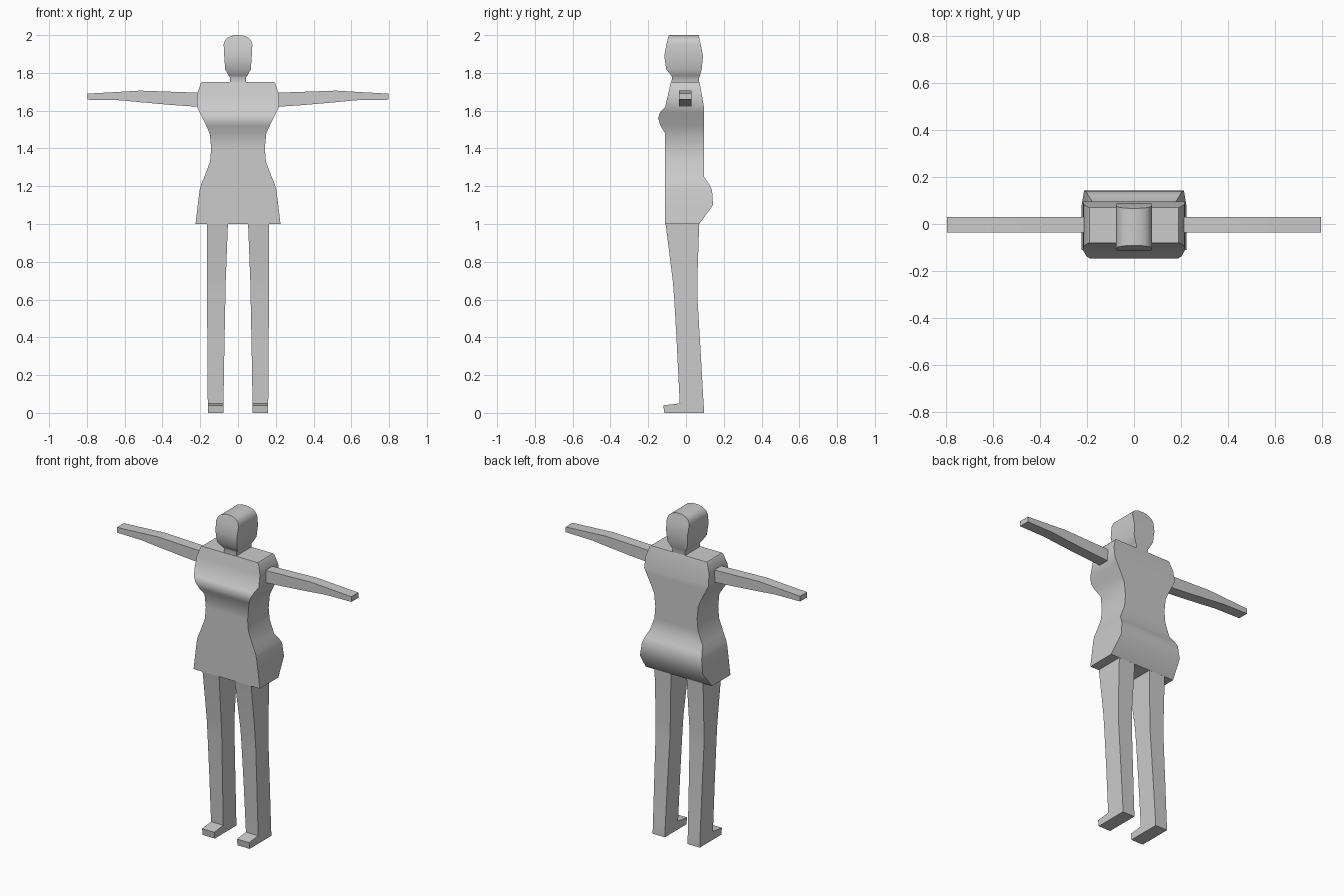
import bpy, bmesh, math

grey = bpy.data.materials.new("light_grey")
grey.diffuse_color = (0.6, 0.6, 0.6, 1)


def loft(name, rings):
    """Skin a chain of four-cornered rings, with smooth flow and sharp corners."""
    bm = bmesh.new()
    loops = [[bm.verts.new(p) for p in ring] for ring in rings]
    for a, b in zip(loops, loops[1:]):
        for i in range(4):
            j = (i + 1) % 4
            bm.faces.new((a[i], a[j], b[j], b[i]))
    bm.faces.new(loops[0][::-1])
    bm.faces.new(loops[-1])
    bmesh.ops.recalc_face_normals(bm, faces=bm.faces)
    me = bpy.data.meshes.new(name)
    bm.to_mesh(me)
    bm.free()
    me.materials.append(grey)
    ob = bpy.data.objects.new(name, me)
    bpy.context.collection.objects.link(ob)
    bpy.ops.object.select_all(action='DESELECT')
    ob.select_set(True)
    bpy.context.view_layer.objects.active = ob
    bpy.ops.object.shade_smooth_by_angle(angle=math.radians(40))
    return ob


def slab(z, x0, x1, y0, y1):
    return [(x0, y0, z), (x1, y0, z), (x1, y1, z), (x0, y1, z)]


# Torso and skirt: height, half width, front, back
torso = [
    (1.00, .225, -.11, .07), (1.10, .213, -.11, .143), (1.18, .203, -.11, .138),
    (1.21, .195, -.11, .122), (1.25, .178, -.11, .095), (1.33, .148, -.11, .095),
    (1.40, .142, -.11, .095), (1.48, .15, -.11, .095), (1.52, .168, -.135, .095),
    (1.56, .188, -.147, .095), (1.59, .203, -.138, .095), (1.62, .218, -.11, .095),
    (1.69, .215, -.094, .083), (1.745, .197, -.082, .073), (1.753, .19, -.08, .07),
]
loft("torso", [slab(z, -w, w, a, b) for z, w, a, b in torso])

# Neck and rounded head
head = [
    (1.74, .042, -.08, .07), (1.775, .042, -.073, .07), (1.785, .05, -.078, .074),
    (1.82, .068, -.105, .083), (1.89, .073, -.115, .09), (1.95, .076, -.104, .078),
    (1.975, .068, -.098, .072), (1.99, .05, -.094, .069), (2.0, .02, -.091, .067),
]
loft("head", [slab(z, -w, w, a, b) for z, w, a, b in head])

# Legs with feet: height, inner x, outer x, front, back
leg = [
    (0, .077, .16, -.115, .095), (.04, .077, .16, -.12, .094),
    (.05, .077, .16, -.033, .093), (.35, .072, .162, -.048, .076),
    (.60, .067, .164, -.062, .061), (.70, .065, .164, -.07, .06),
    (1.01, .053, .165, -.109, .07),
]
# Arms: distance from centre, bottom, top
arm = [(.20, 1.62, 1.695), (.35, 1.63, 1.70), (.52, 1.645, 1.706),
       (.62, 1.655, 1.70), (.797, 1.658, 1.69)]

for side, s in (("left", 1), ("right", -1)):
    loft(side + "_leg", [slab(z, s * i, s * o, a, b) for z, i, o, a, b in leg])
    loft(side + "_arm", [[(s * x, -.037, lo), (s * x, .03, lo),
                          (s * x, .03, hi), (s * x, -.037, hi)] for x, lo, hi in arm])
